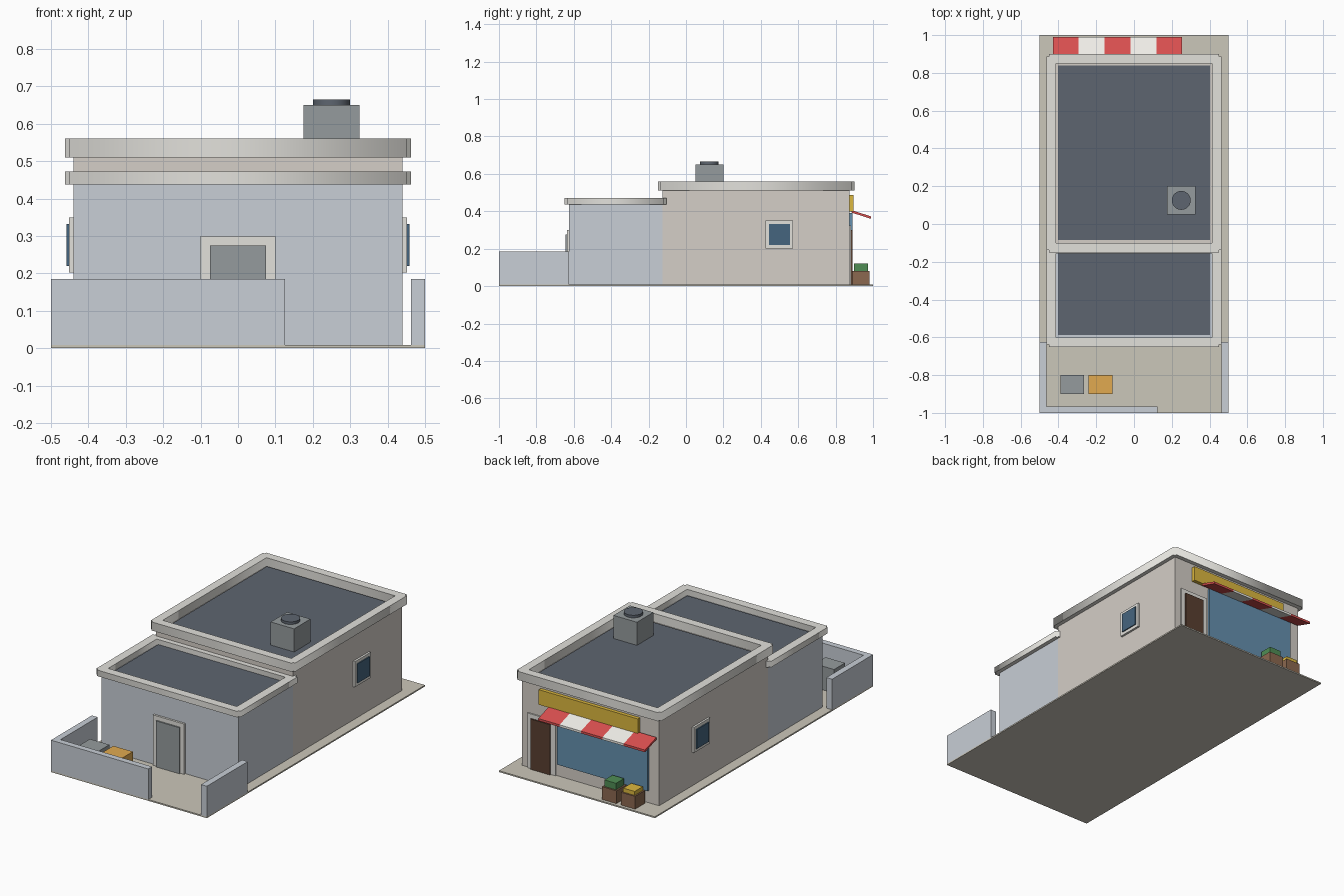
import bpy

if "Cube" in bpy.data.objects:
    bpy.data.objects.remove(bpy.data.objects["Cube"])

COLORS = {
    "ground": (0.60, 0.57, 0.49), "warm": (0.66, 0.62, 0.57), "cool": (0.58, 0.62, 0.67),
    "trim": (0.76, 0.75, 0.71), "roof": (0.11, 0.13, 0.16), "metal": (0.30, 0.33, 0.34),
    "glass": (0.06, 0.13, 0.21), "shop_glass": (0.13, 0.28, 0.43), "wood_dark": (0.10, 0.05, 0.03),
    "wood": (0.26, 0.14, 0.08), "yellow": (0.72, 0.48, 0.05), "orange": (0.75, 0.40, 0.08),
    "red": (0.70, 0.08, 0.08), "white": (0.88, 0.87, 0.82), "green": (0.08, 0.27, 0.09),
}
MATS = {}
for key, rgb in COLORS.items():
    MATS[key] = bpy.data.materials.new(key)
    MATS[key].diffuse_color = (*rgb, 1)


def mesh(name, verts, faces, color):
    me = bpy.data.meshes.new(name)
    me.from_pydata(verts, [], faces)
    me.materials.append(MATS[color])
    ob = bpy.data.objects.new(name, me)
    bpy.context.collection.objects.link(ob)
    return ob


def box(name, x, y, z, color):
    """Box given as (min, max) ranges."""
    verts = [(a, b, c) for c in z for b in y for a in x]
    faces = [(0, 2, 3, 1), (4, 5, 7, 6), (0, 1, 5, 4), (2, 6, 7, 3), (0, 4, 6, 2), (1, 3, 7, 5)]
    return mesh(name, verts, faces, color)


def parapet(name, y0, y1, z0, z1):
    """Roof rim: one closed ring with a small step at each outer corner."""
    a, b, n, w = 0.463, 0.45, 0.013, 0.413
    outer = [(a, y0 + n), (a, y1 - n), (b, y1 - n), (b, y1), (-b, y1), (-b, y1 - n),
             (-a, y1 - n), (-a, y0 + n), (-b, y0 + n), (-b, y0), (b, y0), (b, y0 + n)]
    inner = [(w, y0 + 0.05), (w, y1 - 0.05), (-w, y1 - 0.05), (-w, y0 + 0.05)]
    cu = bpy.data.curves.new(name, "CURVE")
    cu.dimensions, cu.fill_mode, cu.extrude = "2D", "BOTH", (z1 - z0) / 2
    for pts in (outer, inner):
        sp = cu.splines.new("POLY")
        sp.points.add(len(pts) - 1)
        for p, (px, py) in zip(sp.points, pts):
            p.co = (px, py, 0, 1)
        sp.use_cyclic_u = True
    cu.materials.append(MATS["trim"])
    ob = bpy.data.objects.new(name, cu)
    ob.location.z = (z0 + z1) / 2
    bpy.context.collection.objects.link(ob)
    bpy.ops.object.select_all(action="DESELECT")
    ob.select_set(True)
    bpy.context.view_layer.objects.active = ob
    bpy.ops.object.convert(target="MESH")


G = 0.008  # top of the paving

# Paving and the two building volumes
box("paving", (-0.5, 0.5), (-1, 1), (0, G), "ground")
box("shop_walls", (-0.44, 0.44), (-0.125, 0.875), (G, 0.51), "warm")
box("annex_walls", (-0.4395, 0.4395), (-0.625, -0.125), (G, 0.437), "cool")

# Roofs and rims
box("shop_roof", (-0.403, 0.403), (-0.085, 0.84), (0.51, 0.516), "roof")
box("annex_roof", (-0.403, 0.403), (-0.587, -0.125), (0.437, 0.443), "roof")
parapet("shop_parapet", -0.15, 0.9, 0.51, 0.56)
parapet("annex_parapet", -0.65, -0.105, 0.437, 0.472)

# Roof vent
box("vent_box", (0.175, 0.325), (0.05, 0.2), (0.516, 0.65), "metal")
bpy.ops.mesh.primitive_cylinder_add(vertices=24, radius=0.05, depth=0.015, location=(0.25, 0.125, 0.6575))
cap = bpy.context.object
cap.name = "vent_cap"
cap.data.materials.append(MATS["roof"])
bpy.ops.object.shade_smooth_by_angle()

# Side windows
for side, s in (("right", 1), ("left", -1)):
    box(side + "_window_frame", sorted((s * 0.44, s * 0.452)), (0.425, 0.572), (0.202, 0.35), "trim")
    box(side + "_window_pane", sorted((s * 0.44, s * 0.458)), (0.443, 0.555), (0.22, 0.332), "glass")

# Yard walls, yard door and bins
box("yard_wall_left", (-0.5, -0.463), (-0.965, -0.625), (G, 0.185), "cool")
box("yard_wall_right", (0.463, 0.5), (-1, -0.625), (G, 0.185), "cool")
box("yard_wall_front", (-0.5, 0.125), (-1, -0.965), (G, 0.185), "cool")
box("yard_door_frame", (-0.1, 0.1), (-0.637, -0.625), (G, 0.3), "trim")
box("yard_door", (-0.075, 0.075), (-0.645, -0.625), (G, 0.275), "metal")
box("grey_bin", (-0.39, -0.265), (-0.9, -0.8), (G, 0.145), "metal")
box("orange_bin", (-0.24, -0.115), (-0.9, -0.8), (G, 0.145), "orange")

# Shop front: door, display window, sign board
box("shop_door_frame", (0.22, 0.4), (0.875, 0.883), (G, 0.325), "trim")
box("shop_door", (0.25, 0.375), (0.875, 0.891), (G, 0.3), "wood_dark")
box("display_window", (-0.375, 0.205), (0.875, 0.889), (0.08, 0.39), "shop_glass")
box("sign_board", (-0.318, 0.318), (0.875, 0.896), (0.4, 0.487), "yellow")

# Striped awning: sloping boards side by side
for i in range(5):
    stripe = box(f"awning_stripe_{i + 1}", (-0.43 + i * 0.137, -0.293 + i * 0.137),
                 (0.885, 0.99), (0.393, 0.406), "white" if i % 2 else "red")
    for v in stripe.data.vertices:
        v.co.z -= (v.co.y - 0.885) * 0.32

# Produce crates
for name, x, top, color in (("green", -0.195, 0.12, "green"), ("yellow", -0.315, 0.105, "yellow")):
    box(name + "_crate", (x - 0.046, x + 0.046), (0.89, 0.982), (G, 0.082), "wood")
    box(name + "_produce", (x - 0.037, x + 0.037), (0.899, 0.973), (0.082, top), color)

for m in bpy.data.materials:
    if m.users and not m.is_grease_pencil:
        m.use_nodes = True
        m.node_tree.nodes["Principled BSDF"].inputs["Base Color"].default_value = m.diffuse_color
